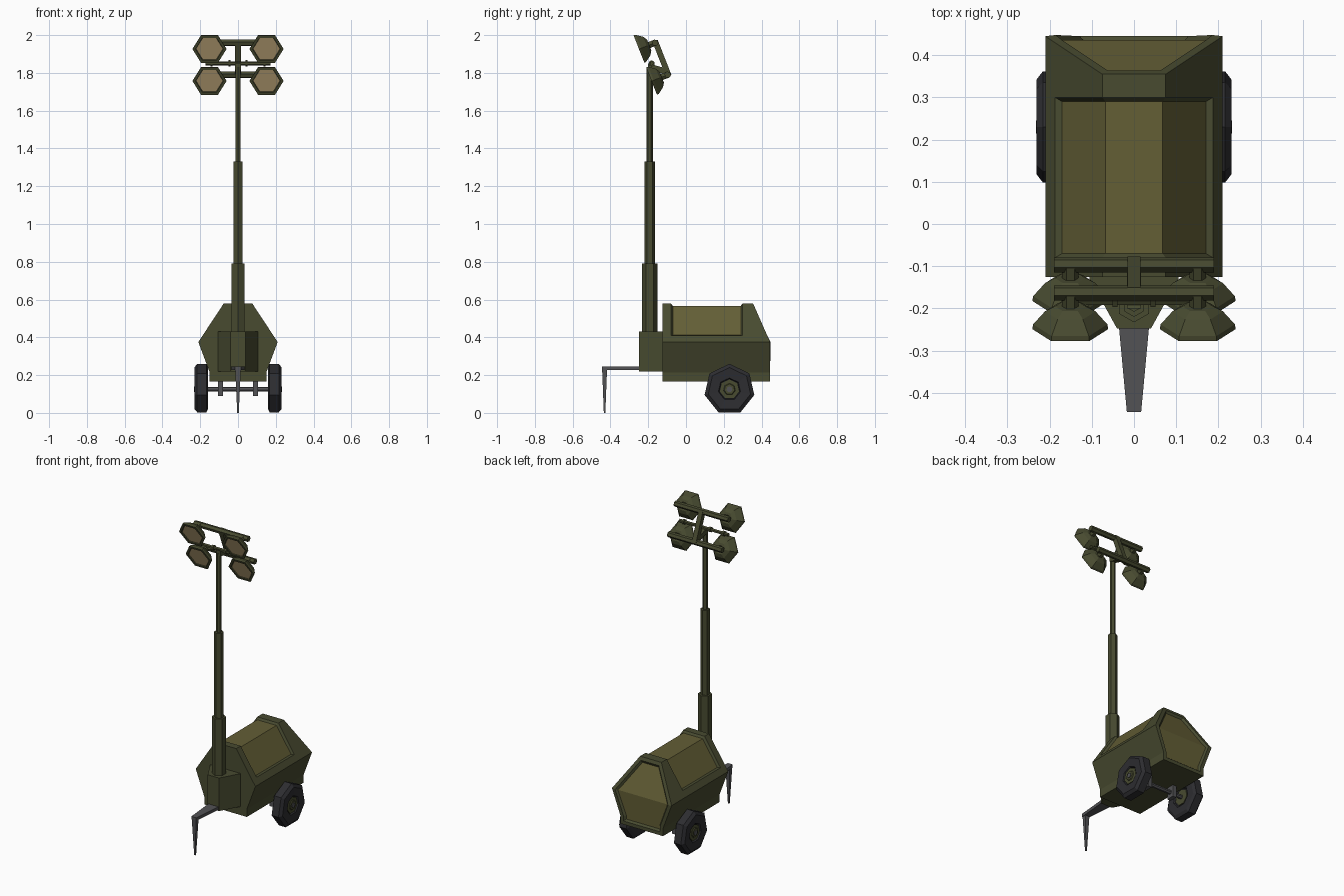
import bpy, bmesh, math
from mathutils import Matrix, Vector

if "Cube" in bpy.data.objects:
    bpy.data.objects.remove(bpy.data.objects["Cube"])


def material(name, rgb):
    m = bpy.data.materials.new(name)
    m.diffuse_color = (*rgb, 1)
    m.use_nodes = True
    m.node_tree.nodes["Principled BSDF"].inputs["Base Color"].default_value = m.diffuse_color
    return m


GREEN = material("olive_green", (0.065, 0.070, 0.030))
PANEL = material("khaki_panel", (0.125, 0.112, 0.036))
LENS = material("lamp_lens", (0.43, 0.32, 0.16))
RUBBER = material("tyre_rubber", (0.026, 0.026, 0.030))
METAL = material("dark_metal", (0.085, 0.085, 0.09))


def loft_mesh(sections):
    """Skin a list of closed point loops and cap both ends."""
    bm = bmesh.new()
    rings = [[bm.verts.new(p) for p in s] for s in sections]
    n = len(rings[0])
    for a, b in zip(rings, rings[1:]):
        for i in range(n):
            j = (i + 1) % n
            bm.faces.new((a[i], a[j], b[j], b[i]))
    bm.faces.new(rings[0])
    bm.faces.new(rings[-1])
    bmesh.ops.recalc_face_normals(bm, faces=bm.faces)
    return bm


def finish(name, bm, *mats):
    me = bpy.data.meshes.new(name)
    bm.to_mesh(me)
    bm.free()
    for m in mats:
        me.materials.append(m)
    ob = bpy.data.objects.new(name, me)
    bpy.context.collection.objects.link(ob)
    return ob


def lathe(name, profile, sides, mat, mtx=Matrix(), phase=0.0):
    """Turn (radius, height) points around the local z axis."""
    secs = []
    for r, h in profile:
        angs = [phase + math.tau * i / sides for i in range(sides)]
        secs.append([mtx @ Vector((r * math.cos(a), r * math.sin(a), h)) for a in angs])
    return finish(name, loft_mesh(secs), mat)


def box(name, lo, hi, mat, mtx=Matrix()):
    secs = [[mtx @ Vector(p) for p in ((lo[0], lo[1], z), (hi[0], lo[1], z),
                                       (hi[0], hi[1], z), (lo[0], hi[1], z))]
            for z in (lo[2], hi[2])]
    return finish(name, loft_mesh(secs), mat)


# local z along world x (local x points up) / local z along world y
ALONG_X = Matrix(((0, 0, 1, 0), (0, 1, 0, 0), (1, 0, 0, 0), (0, 0, 0, 1)))
ALONG_Y = Matrix(((1, 0, 0, 0), (0, 0, 1, 0), (0, 1, 0, 0), (0, 0, 0, 1)))
T = Matrix.Translation

# Generator housing with slanted back and recessed panels
half = [(0.15, 0.165), (0.15, 0.215), (0.21, 0.375), (0.187, 0.41), (0.075, 0.58)]
outline = half + [(-x, z) for x, z in reversed(half)]
sections = [[(x, y, z) for x, z in outline] for y in (-0.125, -0.08, 0.30)]
sections.append([(x, 0.445 - 0.09 * max(0, z - 0.375) / 0.205, z) for x, z in outline])
bm = loft_mesh(sections)
fold = [v for v in bm.verts if v.co.y > 0.4 and abs(v.co.z - 0.375) < 1e-4]
bmesh.ops.connect_verts(bm, verts=fold)
bm.normal_update()
back = [f for f in bm.faces if f.normal.y > 0.3]
top = [f for f in bm.faces
       if f.calc_center_median().z > 0.45 and abs(f.calc_center_median().y - 0.11) < 0.03]
bmesh.ops.inset_region(bm, faces=back, thickness=0.022, use_even_offset=True)
for faces in (back, top):
    bmesh.ops.inset_region(bm, faces=faces, thickness=0.010, depth=-0.013,
                           use_even_offset=True)
    for f in faces:
        f.material_index = 1
finish("generator_housing", bm, GREEN, PANEL)

# Half-hexagon mast foot on the front of the housing
foot = [(0.105, -0.12), (0.105, -0.13), (0.04, -0.248),
        (-0.04, -0.248), (-0.105, -0.13), (-0.105, -0.12)]
finish("mast_foot", loft_mesh([[(x, y, z) for x, y in foot] for z in (0.22, 0.43)]), GREEN)

# Telescopic mast
for i, (r, z0, z1) in enumerate(((0.041, 0.40, 0.79), (0.028, 0.78, 1.33), (0.016, 1.32, 1.83))):
    lathe(f"mast_section_{i + 1}", [(r, z0), (r, z1)], 6, GREEN,
          T((0, -0.192, 0)), math.pi / 2)

# Tow bar and its support leg
bar = [[(s * w, y, z) for s, z in ((-1, 0.226), (1, 0.226), (1, 0.246), (-1, 0.246))]
       for w, y in ((0.017, -0.445), (0.036, -0.24))]
finish("tow_bar", loft_mesh(bar), METAL)
leg = [[(a * w, -0.431 + b * d, z) for a, b in ((-1, -1), (1, -1), (1, 1), (-1, 1))]
       for w, d, z in ((0.004, 0.004, 0), (0.015, 0.013, 0.23))]
finish("support_leg", loft_mesh(leg), METAL)

# Axle with hangers
hub = (0, 0.23, 0.125)
lathe("axle", [(0.013, -0.18), (0.013, 0.18)], 7, METAL, T(hub) @ ALONG_X)
for s, side in ((-1, "left"), (1, "right")):
    x = s * 0.092
    box(f"axle_hanger_{side}", (x - 0.013, 0.205, 0.09), (x + 0.013, 0.255, 0.17), METAL)
    # Seven-sided wheels
    m = T(hub) @ Matrix.Scale(s, 4, (1, 0, 0)) @ ALONG_X
    lathe(f"tyre_{side}", [(0.06, 0.168), (0.065, 0.158), (0.115, 0.158), (0.135, 0.168),
                           (0.135, 0.216), (0.115, 0.231), (0.06, 0.227), (0.055, 0.215)],
          7, RUBBER, m)
    lathe(f"wheel_hub_{side}", [(0.052, 0.162), (0.052, 0.222), (0.032, 0.222), (0.028, 0.227)],
          7, GREEN, m)
    lathe(f"wheel_nut_{side}", [(0.016, 0.21), (0.016, 0.232)], 7, METAL, m)

# Tilted lamp head: two rails, a strut and four hexagonal floodlights
head = T((0, -0.13, 1.875)) @ Matrix.Rotation(math.radians(21.5), 4, 'X')
box("head_strut", (-0.015, -0.012, -0.1), (0.015, 0.018, 0.1), GREEN, head)
for z, level in ((0.091, "upper"), (-0.091, "lower")):
    lathe(f"{level}_rail", [(0.018, -0.19), (0.018, 0.19)], 6, GREEN,
          head @ T((0, 0, z)) @ ALONG_X)
    for s, side in ((-1, "left"), (1, "right")):
        m = head @ T((s * 0.151, -0.092, z)) @ ALONG_Y
        lathe(f"{level}_{side}_lamp_shell",
              [(0.068, 0.010), (0.074, 0.0), (0.09, 0.0), (0.088, 0.012),
               (0.060, 0.045), (0.036, 0.058)], 6, GREEN, m)
        lathe(f"{level}_{side}_lamp_lens", [(0.071, 0.005), (0.071, 0.012)], 6, LENS, m)
        lathe(f"{level}_{side}_lamp_arm", [(0.019, 0.05), (0.019, 0.09)], 6, GREEN, m)

# Cross bar and tilting link at the mast top
lathe("cross_bar", [(0.011, -0.172), (0.011, 0.172)], 6, GREEN, T((0, -0.182, 1.85)) @ ALONG_X)
for i, x in enumerate((-0.14, -0.045, 0.045, 0.14)):
    lathe(f"cross_bar_collar_{i + 1}", [(0.017, x - 0.006), (0.017, x + 0.006)], 6, GREEN,
          T((0, -0.182, 1.85)) @ ALONG_X)
link = [[(x, y, z + dz) for x, dz in ((-0.016, -0.016), (0.016, -0.016), (0.016, 0.016), (-0.016, 0.016))]
        for y, z in ((-0.20, 1.835), (-0.115, 1.81))]
finish("tilt_link", loft_mesh(link), GREEN)
